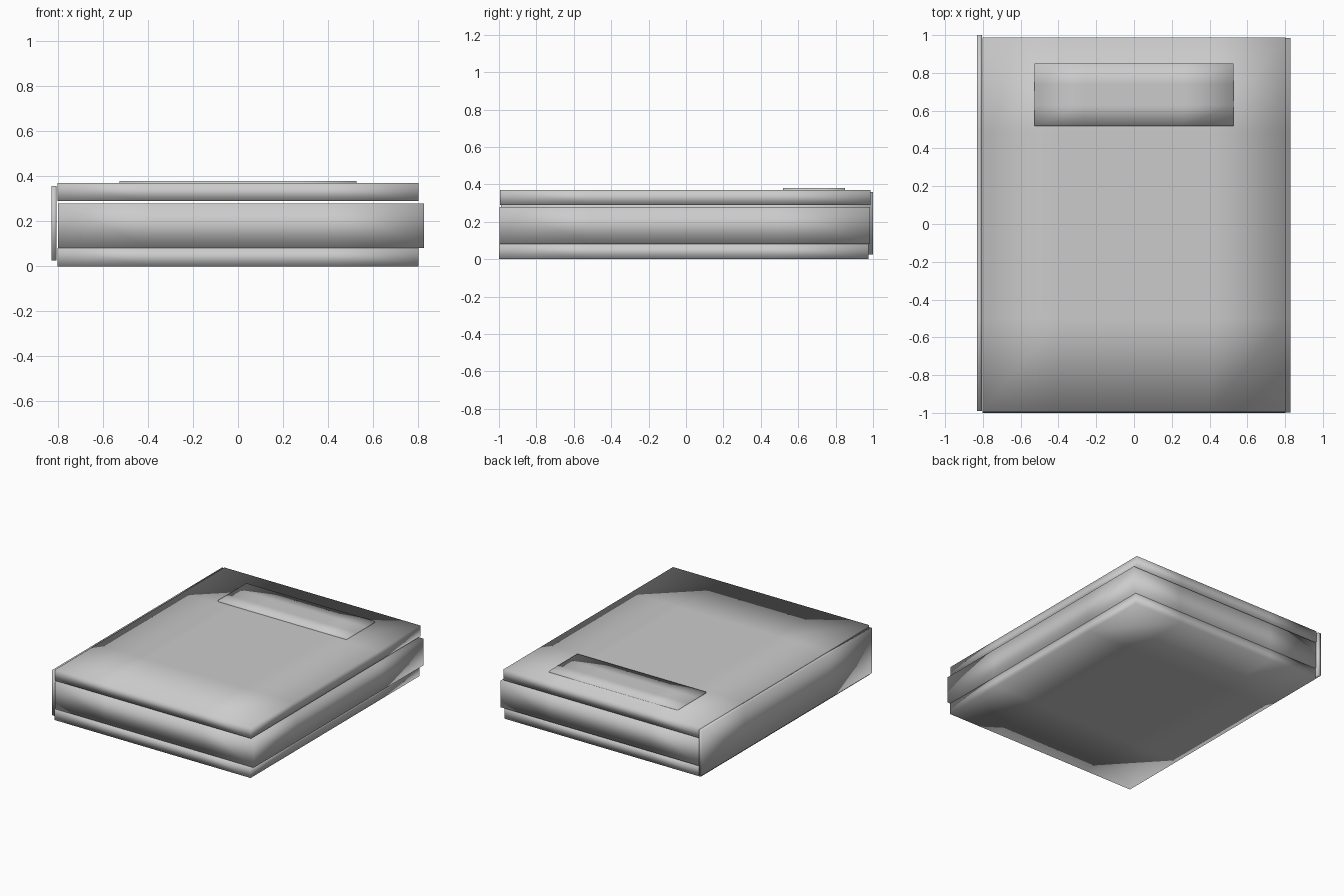
import bpy, bmesh
from mathutils import Vector

if "Cube" in bpy.data.objects:
    bpy.data.objects.remove(bpy.data.objects["Cube"])


def slab(name, lo, hi, cuts=(4, 4)):
    """Box between two corners, cut into a grid seen from above, smooth shaded."""
    lo, hi = Vector(lo), Vector(hi)
    size = hi - lo
    bm = bmesh.new()
    bmesh.ops.create_cube(bm, size=1)
    for v in bm.verts:
        v.co = [lo[i] + (v.co[i] + 0.5) * size[i] for i in range(3)]
    for axis in (0, 1):
        normal = Vector((axis == 0, axis == 1, 0))
        for k in range(1, cuts[axis]):
            bmesh.ops.bisect_plane(bm, geom=bm.verts[:] + bm.edges[:] + bm.faces[:],
                                   plane_co=lo + size * k / cuts[axis], plane_no=normal)
    bmesh.ops.recalc_face_normals(bm, faces=bm.faces)
    for f in bm.faces:
        f.smooth = True
    mesh = bpy.data.meshes.new(name)
    bm.to_mesh(mesh)
    bm.free()
    obj = bpy.data.objects.new(name, mesh)
    bpy.context.collection.objects.link(obj)
    return obj


# covers and page block
slab("bottom_cover", (-0.803, -1.0, 0.0), (0.803, 0.975, 0.082))
slab("page_block", (-0.80, -0.998, 0.082), (0.828, 0.985, 0.28))
slab("top_cover", (-0.803, -0.995, 0.29), (0.803, 0.987, 0.37))

# spine strip along the left side
slab("spine", (-0.83, -0.99, 0.025), (-0.806, 1.0, 0.358), (1, 4))

# thin raised label plate on the top cover
slab("label_plate", (-0.526, 0.518, 0.35), (0.526, 0.85, 0.38), (4, 3))
